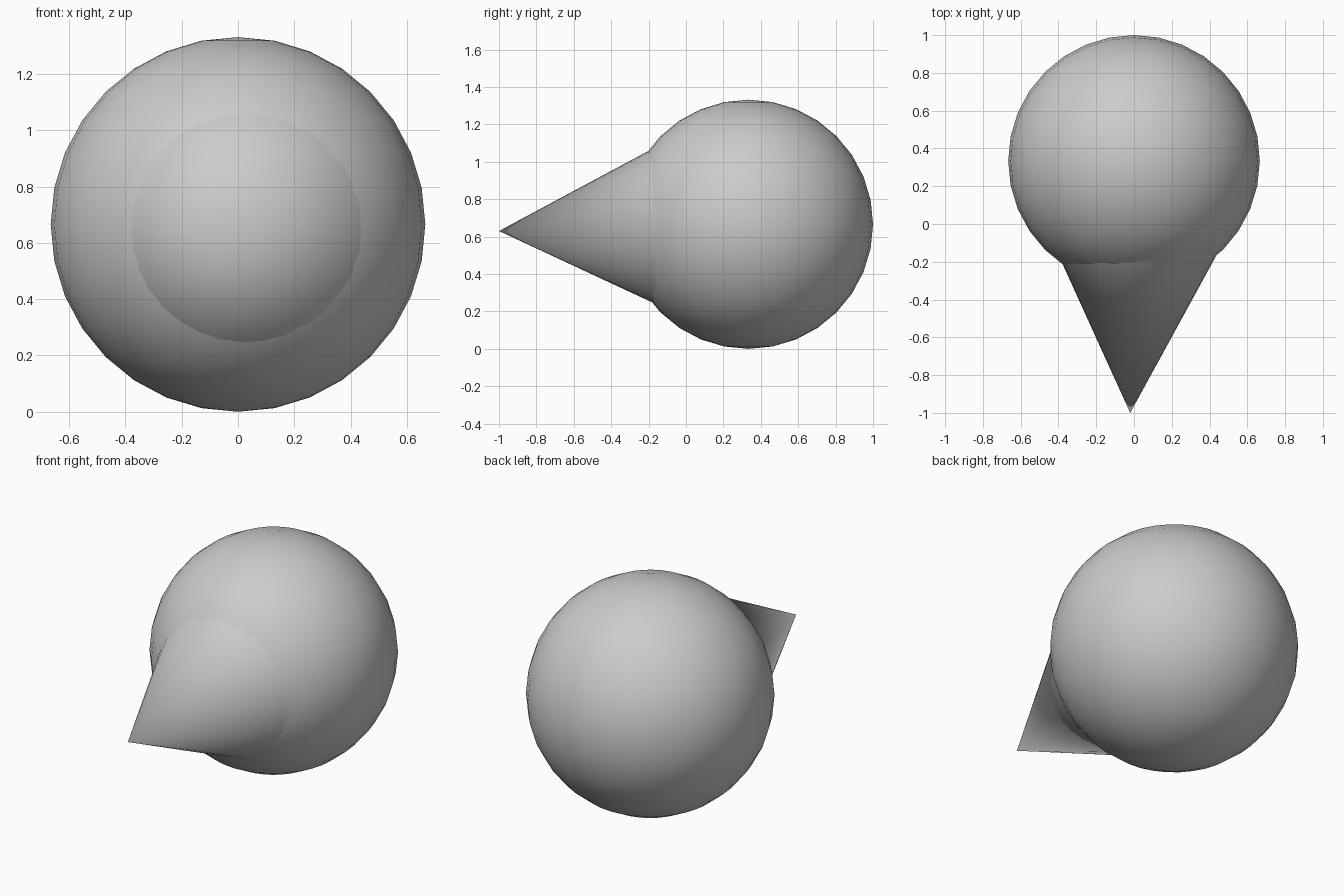
import bpy
import math
from mathutils import Vector

if "Cube" in bpy.data.objects:
    bpy.data.objects.remove(bpy.data.objects["Cube"])


def smooth(obj, name, angle):
    obj.name = name
    bpy.ops.object.shade_smooth_by_angle(angle=math.radians(angle))


# Round body
bpy.ops.mesh.primitive_uv_sphere_add(segments=32, ring_count=16, radius=0.666,
                                     location=(0, 0.334, 0.666))
smooth(bpy.context.object, "ball", 40)

# Slightly tilted cone pointing forward, its base buried in the ball
tip = Vector((-0.02, -1.0, 0.63))
axis = Vector((0.037, 1.0, 0.028)).normalized()
depth = 1.1
bpy.ops.mesh.primitive_cone_add(vertices=32, radius1=depth / 2, radius2=0, depth=depth,
                                location=tip + axis * depth / 2,
                                rotation=(-axis).to_track_quat('Z', 'Y').to_euler())
smooth(bpy.context.object, "spike", 40)
